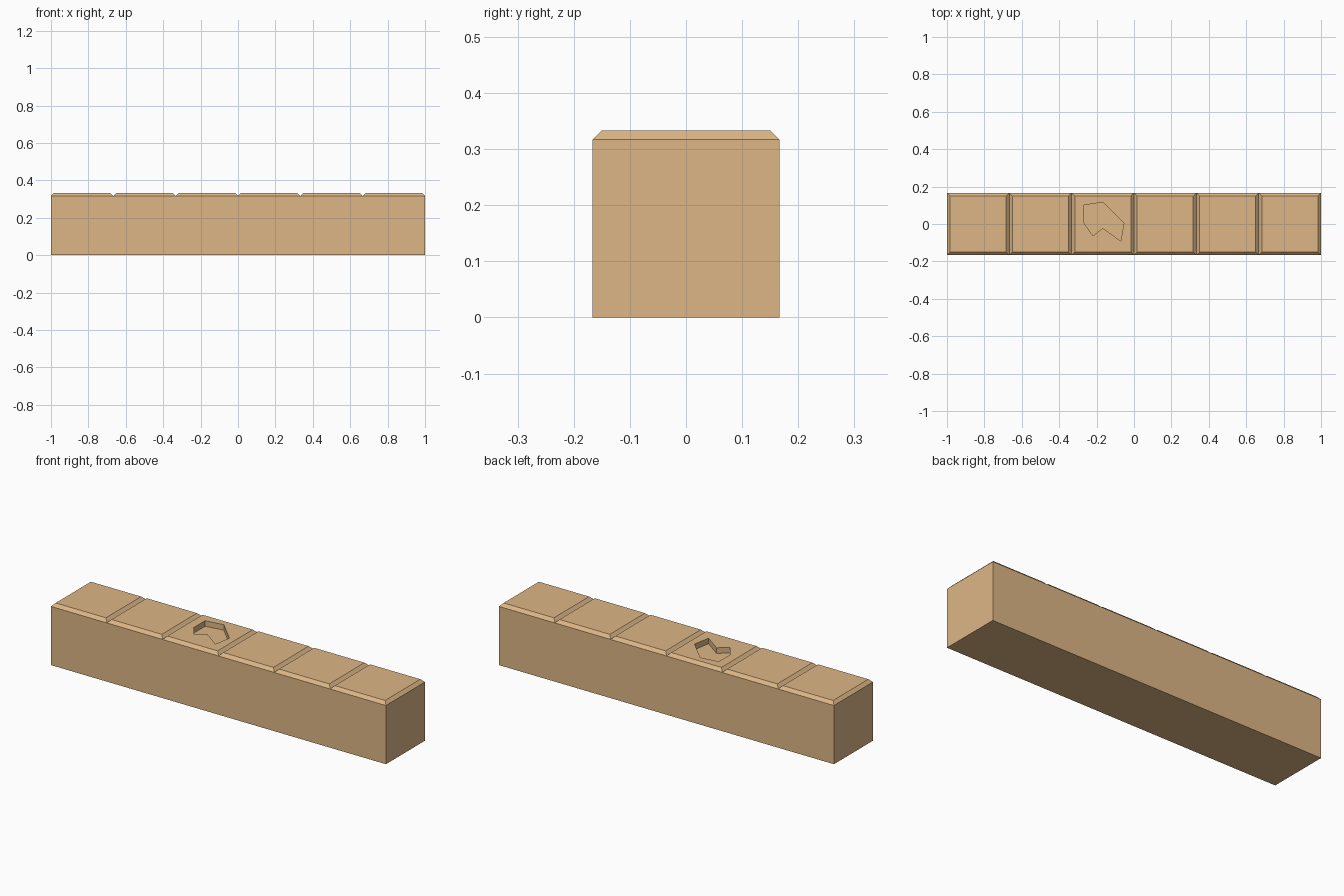
import bpy, bmesh

if "Cube" in bpy.data.objects:
    bpy.data.objects.remove(bpy.data.objects["Cube"])

LENGTH, WIDTH, HEIGHT = 2.0, 1 / 3, 1 / 3
TILES = 6
BEVEL = 1 / 60
SHOULDER = HEIGHT - BEVEL


def make_object(name, bm):
    bmesh.ops.recalc_face_normals(bm, faces=bm.faces)
    mesh = bpy.data.meshes.new(name)
    bm.to_mesh(mesh)
    bm.free()
    obj = bpy.data.objects.new(name, mesh)
    bpy.context.collection.objects.link(obj)
    return obj


# Bar: one solid with six bevelled tiles along its top
bm = bmesh.new()
step, hy = LENGTH / TILES, WIDTH / 2
xs = [-LENGTH / 2 + i * step for i in range(TILES + 1)]
rim = {s: [bm.verts.new((x, s * hy, SHOULDER)) for x in xs] for s in (-1, 1)}
base = {s: [bm.verts.new((x, s * hy, 0)) for x in (xs[0], xs[-1])] for s in (-1, 1)}
bm.faces.new(base[-1] + base[1][::-1])
for s in (-1, 1):
    bm.faces.new(base[s] + rim[s][::-1])
for e in (0, -1):
    bm.faces.new((base[-1][e], base[1][e], rim[1][e], rim[-1][e]))
for i in range(TILES):
    low = [rim[-1][i], rim[-1][i + 1], rim[1][i + 1], rim[1][i]]
    top = [bm.verts.new((v.co.x + dx * BEVEL, v.co.y + dy * BEVEL, HEIGHT))
           for v, (dx, dy) in zip(low, ((1, 1), (-1, 1), (-1, -1), (1, -1)))]
    bm.faces.new(top)
    for k in range(4):
        j = (k + 1) % 4
        bm.faces.new((low[k], low[j], top[j], top[k]))
bar = make_object("tiled_bar", bm)

# Recess: angular pocket sunk into the third tile
outline = [(-0.267, 0.101), (-0.166, 0.116), (-0.054, 0.004), (-0.071, -0.091),
           (-0.167, -0.022), (-0.219, -0.063), (-0.267, 0.004)]
DEPTH = 0.03
bm = bmesh.new()
floor = bm.faces.new([bm.verts.new((x, y, HEIGHT - DEPTH)) for x, y in outline])
ext = bmesh.ops.extrude_face_region(bm, geom=[floor], use_keep_orig=True)
bmesh.ops.translate(bm, vec=(0, 0, DEPTH * 2),
                    verts=[g for g in ext["geom"] if isinstance(g, bmesh.types.BMVert)])
cutter = make_object("recess_cutter", bm)
cutter.hide_render = True

cut = bar.modifiers.new("recess", 'BOOLEAN')
cut.operation = 'DIFFERENCE'
cut.solver = 'EXACT'
cut.object = cutter
bpy.context.view_layer.objects.active = bar
bpy.ops.object.modifier_apply(modifier=cut.name)
bpy.data.objects.remove(cutter)

# Warm tan wood colour
wood = bpy.data.materials.new("tan_wood")
wood.diffuse_color = (0.72, 0.47, 0.24, 1)
wood.use_nodes = True
wood.node_tree.nodes["Principled BSDF"].inputs["Base Color"].default_value = wood.diffuse_color
bar.data.materials.clear()
bar.data.materials.append(wood)
